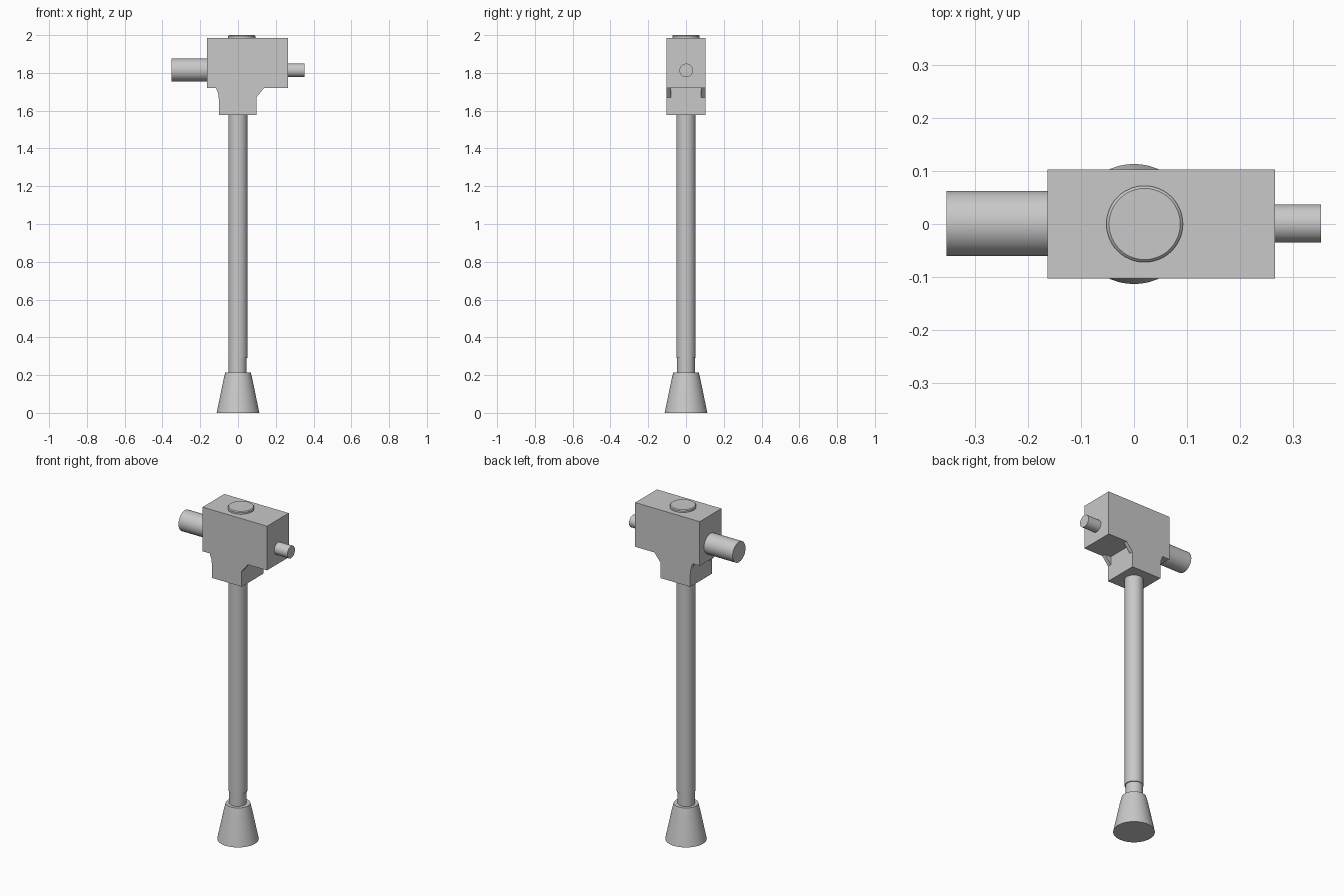
import bpy, bmesh, math
from mathutils import Matrix

cube = bpy.data.objects.get("Cube")
if cube:
    bpy.data.objects.remove(cube, do_unlink=True)

GREY = (0.58, 0.58, 0.58, 1)
mat = bpy.data.materials.new("plain grey")
mat.use_nodes = True
mat.diffuse_color = GREY
mat.node_tree.nodes["Principled BSDF"].inputs["Base Color"].default_value = GREY


def make_object(name, bm):
    bmesh.ops.recalc_face_normals(bm, faces=bm.faces)
    mesh = bpy.data.meshes.new(name)
    bm.to_mesh(mesh)
    bm.free()
    mesh.materials.append(mat)
    obj = bpy.data.objects.new(name, mesh)
    bpy.context.collection.objects.link(obj)
    return obj


def slab(name, profile, y0, y1):
    """Extrude an (x, z) outline along y."""
    bm = bmesh.new()
    face = bm.faces.new([bm.verts.new((x, y0, z)) for x, z in profile])
    new = bmesh.ops.extrude_face_region(bm, geom=[face])["geom"]
    verts = [g for g in new if isinstance(g, bmesh.types.BMVert)]
    bmesh.ops.translate(bm, verts=verts, vec=(0, y1 - y0, 0))
    return make_object(name, bm)


def turned(name, rings, location, axis="Z", sides=48):
    """Capped round part from (radius, height) rings along z or x."""
    bm = bmesh.new()
    loops = [[bm.verts.new((r * math.cos(i * math.tau / sides),
                            r * math.sin(i * math.tau / sides), h))
              for i in range(sides)] for r, h in rings]
    for low, high in zip(loops, loops[1:]):
        for i in range(sides):
            j = (i + 1) % sides
            bm.faces.new((low[i], low[j], high[j], high[i]))
    bm.faces.new(loops[0])
    bm.faces.new(loops[-1])
    if axis == "X":
        bm.transform(Matrix.Rotation(math.pi / 2, 4, "Y"))
    obj = make_object(name, bm)
    obj.location = location
    bpy.ops.object.select_all(action="DESELECT")
    obj.select_set(True)
    bpy.context.view_layer.objects.active = obj
    bpy.ops.object.shade_smooth_by_angle(angle=math.radians(30))
    return obj


# Head block with neck and webbed shoulders
LEDGE, NECK_L, NECK_R = 1.72, 0.097, -0.1
head = slab("head_block", [
    (-0.163, 1.985), (-0.163, LEDGE), (-0.116, LEDGE), (-0.105, 1.69),
    (NECK_R, 1.65), (NECK_R, 1.577), (NECK_L, 1.577), (NECK_L, 1.67),
    (0.138, LEDGE), (0.265, LEDGE), (0.265, 1.985)], -0.103, 0.103)

# Pockets that leave only thin webs at the front and back edges
for name, near, far in (("left_pocket", NECK_L, 0.2), ("right_pocket", NECK_R, -0.15)):
    cutter = slab(name, [(near, 1.6), (far, 1.6), (far, LEDGE), (near, LEDGE)], -0.08, 0.08)
    cutter.hide_render = True
    cutter.hide_viewport = True
    cut = head.modifiers.new(name, "BOOLEAN")
    cut.operation = "DIFFERENCE"
    cut.solver = "EXACT"
    cut.object = cutter

# Cap and side rods
turned("top_cap", [(0.072, 0), (0.072, 0.01), (0.067, 0.015)], (0.02, 0, 1.985))
turned("right_rod", [(0.061, 0), (0.061, 0.19)], (-0.353, 0.001, 1.815), "X")
turned("left_rod", [(0.036, 0), (0.036, 0.087)], (0.265, 0.001, 1.813), "X")

# Shaft and flared foot
turned("shaft", [(0.051, 0.29), (0.051, 1.577)], (0, 0, 0))
turned("lower_shaft", [(0.047, 0.215), (0.047, 0.29)], (-0.002, 0, 0))
turned("foot", [(0.113, 0), (0.077, 0.175), (0.067, 0.215)], (0, 0, 0))
